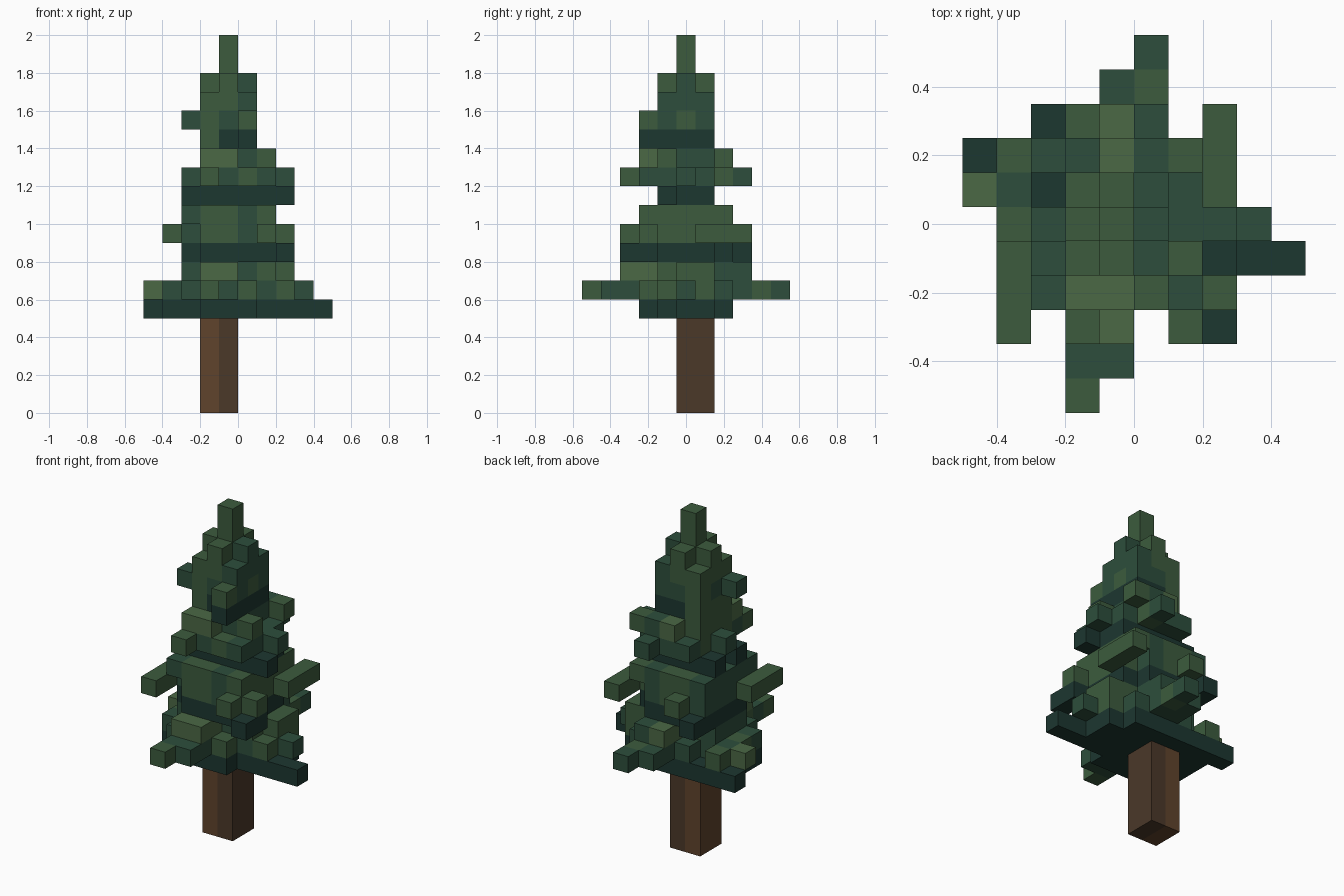
import bpy, bmesh
from mathutils import Vector

if "Cube" in bpy.data.objects:
    bpy.data.objects.remove(bpy.data.objects["Cube"])

S = 0.1  # size of one block
MATS = []


def material(name, r, g, b):
    m = bpy.data.materials.new(name)
    m.diffuse_color = (r, g, b, 1)
    m.use_nodes = True
    m.node_tree.nodes["Principled BSDF"].inputs["Base Color"].default_value = m.diffuse_color
    MATS.append(m)
    return len(MATS) - 1


BARK_LIGHT = material("bark_light", 0.115, 0.056, 0.025)
BARK_DARK = material("bark_dark", 0.07, 0.04, 0.022)
LIGHT = material("leaf_light", 0.07, 0.14, 0.06)
MID = material("leaf_mid", 0.045, 0.105, 0.047)
TEAL = material("leaf_teal", 0.026, 0.076, 0.045)
DARK = material("leaf_dark", 0.012, 0.038, 0.03)

cells = {}  # (x, y, layer) -> material index


def leaf_colour(i, j, k):
    # the underside layer of every three-layer tier is dark
    if k % 3 == 2 and k < 15 and not (k == 14 and i == -2):
        return DARK
    if k in (7, 13) and i in (-2, -1) and abs(j) > 1 or (i, k) == (-5, 6):
        return LIGHT
    if k in (6, 12, 15):
        return MID if (i + 2 * j) % 4 == 0 else TEAL
    return TEAL if i in (0, -3) else MID


def leaves(k, i, j, nx=1, ny=1, twin=False):
    """Box of leaf blocks; twin repeats it half a turn round the axis."""
    for x in range(i, i + nx):
        for y in range(j, j + ny):
            cells[x, y, k] = leaf_colour(x, y, k)
            if twin:
                cells[-2 - x, -y, k] = leaf_colour(-2 - x, -y, k)


# Trunk
for k in range(5):
    for j in (0, 1):
        cells[-2, j, k] = BARK_LIGHT
        cells[-1, j, k] = BARK_DARK

# Leafy core, narrowing towards the tip
for k in range(5, 17):
    left = -3 if k < 11 else -2
    right = 1 if k < 12 else 0
    half = 2 if k in (10, 12) else 1
    leaves(k, left, -half, right - left + 1, 2 * half + 1)

# Tip: a plus under a two-block spike
leaves(17, -2, 0, 3)
leaves(17, -1, -1, 1, 3)
for k in (18, 19):
    leaves(k, -1, 0)

# Lowest tier twigs
leaves(5, -4, -1, 9)
leaves(5, -4, 0, 7, 2)
leaves(5, -5, 2, 7)
leaves(5, -2, -2, 3)
leaves(6, -2, -5, twin=True)
leaves(6, -2, -4, 2, 2, twin=True)
leaves(6, -3, -2, 4, twin=True)
leaves(6, -4, -1, 1, 4)
leaves(6, 2, -1, 1, 3)
leaves(6, -5, 1)
leaves(6, 3, 0)
leaves(7, -2, -3, 2, 2, twin=True)
leaves(7, 2, 0, 1, 2)

# Lower tier twigs
leaves(8, -2, -2, 4, twin=True)
leaves(8, 2, -3, 1, 2)
leaves(8, -3, 2, 1, 2)
leaves(9, -2, -2, 4, twin=True)
leaves(9, 2, 1, 1, 3, twin=True)
leaves(9, 1, -3)
leaves(9, 2, -2)
leaves(9, -2, 3)
leaves(9, -3, 2)

# Middle tier twigs
leaves(11, -3, -1, 6)
leaves(11, -3, 1)
leaves(12, 1, -2, 1, 4)
leaves(12, -3, 0)
leaves(12, 2, 0)
leaves(12, -2, -3, twin=True)
leaves(13, -2, -2, 2, twin=True)
leaves(13, 1, -1)
leaves(13, 1, 2)

# Upper tier twigs
leaves(14, 0, -2)
leaves(15, 0, -2)
leaves(15, -3, -1)


def build(name, k0, k1):
    """One object from the exposed block faces in layers k0..k1."""
    bm = bmesh.new()
    for (i, j, k), colour in cells.items():
        if not k0 <= k <= k1:
            continue
        centre = Vector((i + 0.5, j, k + 0.5)) * S
        for axis in range(3):
            for sign in (-1, 1):
                n = Vector()
                n[axis] = sign
                if (i + int(n.x), j + int(n.y), k + int(n.z)) in cells:
                    continue
                u = Vector()
                u[(axis + 1) % 3] = 1
                v = n.cross(u)
                verts = [bm.verts.new(centre + (n + p) * S / 2)
                         for p in (-u - v, u - v, u + v, v - u)]
                bm.faces.new(verts).material_index = colour
    bmesh.ops.remove_doubles(bm, verts=bm.verts, dist=1e-4)
    mesh = bpy.data.meshes.new(name)
    bm.to_mesh(mesh)
    bm.free()
    for m in MATS:
        mesh.materials.append(m)
    bpy.context.collection.objects.link(bpy.data.objects.new(name, mesh))


build("trunk", 0, 4)
for n, tier in enumerate(("lowest", "lower", "middle", "upper")):
    build(tier + "_branches", 5 + 3 * n, 7 + 3 * n)
build("tree_top", 17, 19)
